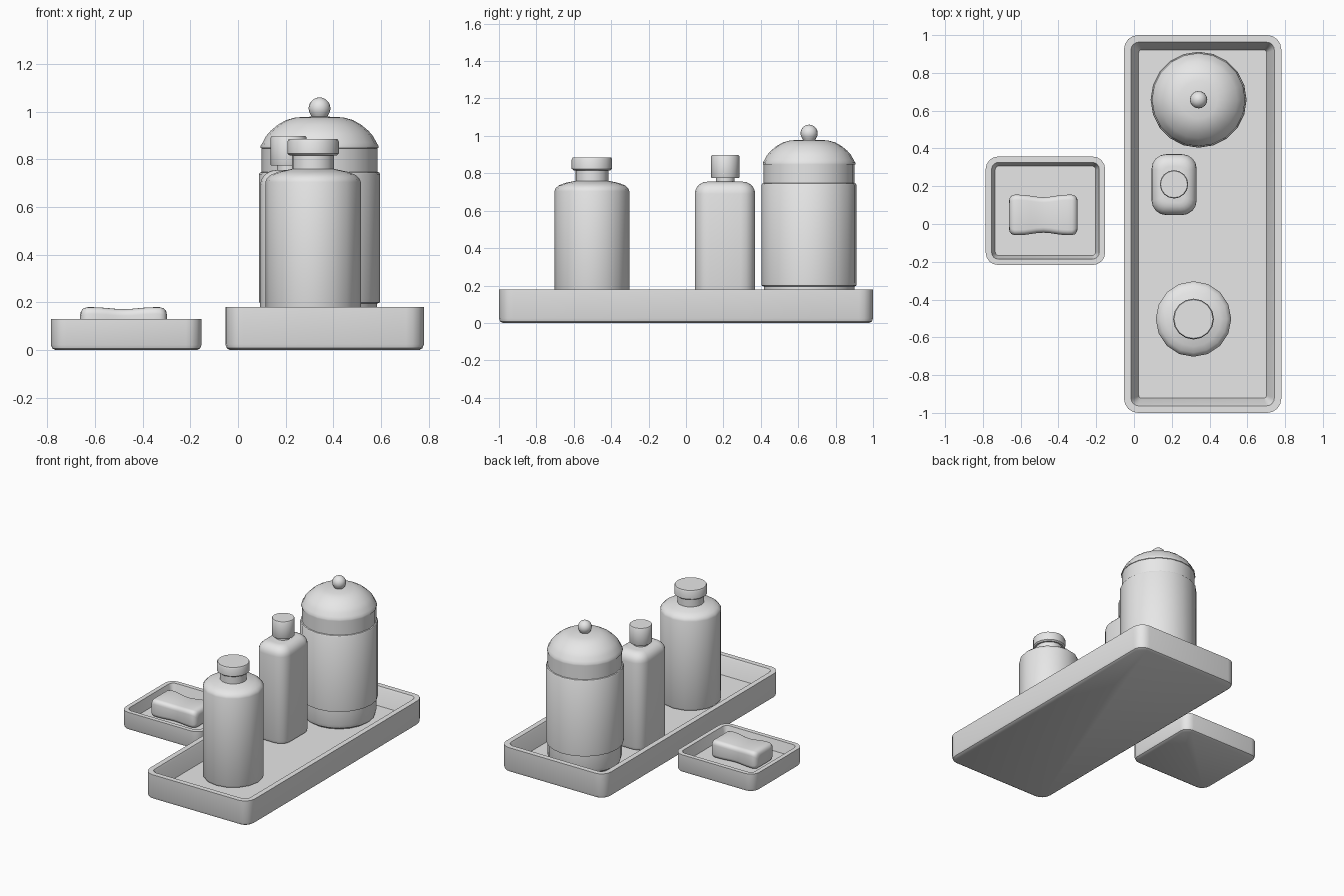
import bpy, math

if "Cube" in bpy.data.objects:
    bpy.data.objects.remove(bpy.data.objects["Cube"])

grey = bpy.data.materials.new("plain_grey")
grey.diffuse_color = (0.8, 0.8, 0.8, 1)
grey.use_nodes = True
grey.node_tree.nodes["Principled BSDF"].inputs["Base Color"].default_value = grey.diffuse_color


def loft(name, rings, angle=35):
    """Skin a stack of equal-length rings and cap both ends."""
    n = len(rings[0])
    verts = [p for r in rings for p in r]
    faces = [tuple(range(n))[::-1]]
    for k in range(len(rings) - 1):
        a, b = k * n, (k + 1) * n
        faces += [(a + i, a + (i + 1) % n, b + (i + 1) % n, b + i) for i in range(n)]
    faces.append(tuple(range(len(verts) - n, len(verts))))
    me = bpy.data.meshes.new(name)
    me.from_pydata(verts, [], faces)
    me.materials.append(grey)
    ob = bpy.data.objects.new(name, me)
    bpy.context.collection.objects.link(ob)
    bpy.ops.object.select_all(action='DESELECT')
    ob.select_set(True)
    bpy.context.view_layer.objects.active = ob
    bpy.ops.object.shade_smooth_by_angle(angle=math.radians(angle))
    return ob


def lathe(name, x, y, profile, n):
    return loft(name, [[(x + r * math.cos(2 * math.pi * i / n),
                         y + r * math.sin(2 * math.pi * i / n), z) for i in range(n)]
                       for r, z in profile])


def rounded(x0, x1, y0, y1, inset, rad, z, seg=4):
    """Rounded rectangle ring, counter-clockwise."""
    x0, x1, y0, y1 = x0 + inset, x1 - inset, y0 + inset, y1 - inset
    pts = []
    for q, (cx, cy) in enumerate([(x1 - rad, y1 - rad), (x0 + rad, y1 - rad),
                                  (x0 + rad, y0 + rad), (x1 - rad, y0 + rad)]):
        for k in range(seg + 1):
            a = math.pi / 2 * (q + k / seg)
            pts.append((cx + rad * math.cos(a), cy + rad * math.sin(a), z))
    return pts


def box(name, bounds, levels, angle=35):
    return loft(name, [rounded(*bounds, *lv) for lv in levels], angle)


# long tray: outer wall, rim, sloping inner wall, floor (inset, radius, z)
box("tray", (-0.053, 0.78, -1, 1),
    [(0.02, 0.055, 0), (0.006, 0.068, 0.008), (0, 0.075, 0.025), (0, 0.075, 0.18),
     (0.037, 0.042, 0.18), (0.045, 0.036, 0.165), (0.078, 0.015, 0.06)])

# small soap dish
box("soap_dish", (-0.785, -0.153, -0.217, 0.357),
    [(0.02, 0.045, 0), (0.006, 0.058, 0.007), (0, 0.065, 0.022), (0, 0.065, 0.13),
     (0.031, 0.036, 0.13), (0.05, 0.02, 0.055)])

# soap bar: rounded block cut into columns, pinched in the middle
sx, sy = -0.48, 0.048
cols = []
for k in range(17):
    t = -1 + 2 * k / 16
    t = math.sin(t * math.pi / 2)                # denser columns at the ends
    end = max(0, (abs(t) - 0.84) / 0.16)
    shrink = 0.035 * (1 - math.sqrt(max(0, 1 - end * end)))
    waist = 0.5 + 0.5 * math.cos(math.pi * min(1, abs(t) / 0.7))
    hy = 0.107 - 0.013 * waist - shrink
    top = 0.18 - 0.008 * waist - shrink * 0.9
    low = 0.055 + shrink * 0.6
    ring = rounded(-hy, hy, low, top, 0, 0.028, 0)
    cols.append([(sx + 0.182 * t, sy + p[0], p[1]) for p in ring])
loft("soap_bar", cols, 50)

# large round jar with foot
jx, jy = 0.342, 0.658
lathe("jar_body", jx, jy,
      [(0.215, 0.06), (0.235, 0.075), (0.242, 0.1), (0.242, 0.195), (0.253, 0.2),
       (0.254, 0.215), (0.254, 0.738), (0.25, 0.745), (0.243, 0.747), (0.243, 0.85)], 20)
# domed lid
lathe("jar_lid", jx, jy,
      [(0.24, 0.845), (0.247, 0.848), (0.247, 0.857), (0.238, 0.872), (0.225, 0.897),
       (0.205, 0.92), (0.175, 0.945), (0.14, 0.965), (0.1, 0.976), (0.02, 0.98)], 20)
# lid knob: short stem and ball
ball = [(0.046 * math.sin(a), 1.014 - 0.046 * math.cos(a))
        for a in [math.pi * k / 10 for k in range(3, 10)]]
lathe("lid_knob", jx, jy, [(0.028, 0.97)] + ball + [(0.002, 1.06)], 16)

# round bottle in front
bx, by = 0.315, -0.503
lathe("round_bottle", bx, by,
      [(0.18, 0.06), (0.194, 0.066), (0.2, 0.08), (0.2, 0.705), (0.194, 0.72),
       (0.178, 0.735), (0.145, 0.748), (0.088, 0.76), (0.088, 0.82)], 16)
lathe("round_bottle_cap", bx, by,
      [(0.098, 0.816), (0.108, 0.824), (0.108, 0.874), (0.103, 0.885)], 16)

# flat-sided bottle in the middle
h = 0.065
shoulder = [(h * (1 - math.cos(a)), 0.078 - 0.05 * (1 - math.cos(a)), 0.69 + h * math.sin(a))
            for a in [math.pi / 2 * k / 5 for k in range(6)]]
box("square_bottle", (0.093, 0.332, 0.047, 0.37),
    [(0.025, 0.055, 0.06), (0.007, 0.07, 0.068), (0, 0.078, 0.088)] + shoulder, 40)
lathe("square_bottle_neck", 0.212, 0.21, [(0.049, 0.74), (0.049, 0.78)], 16)
lathe("square_bottle_cap", 0.212, 0.21,
      [(0.073, 0.774), (0.075, 0.778), (0.075, 0.892), (0.071, 0.898)], 16)
